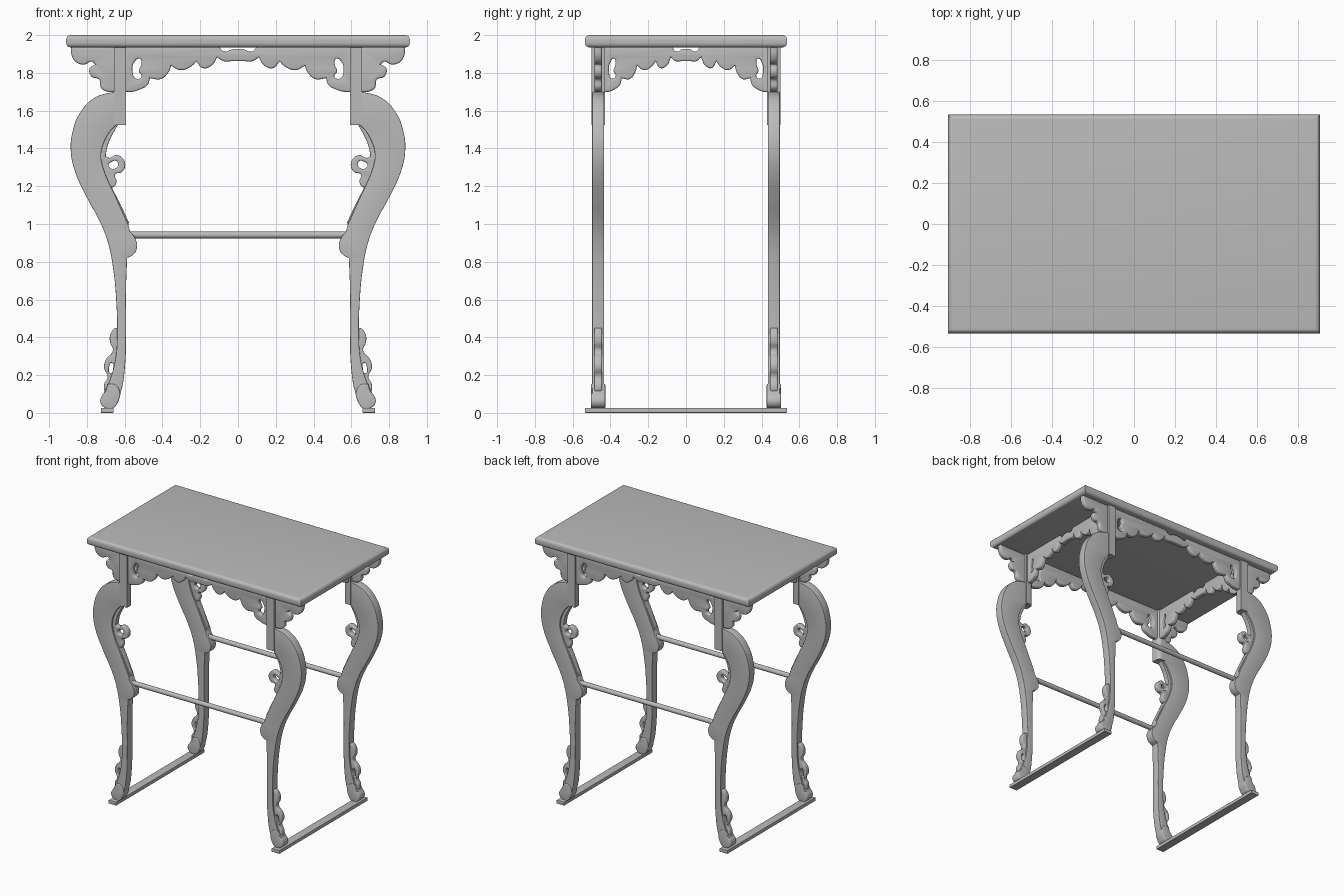
import bpy, bmesh
from math import radians
from mathutils import Matrix, Vector

if "Cube" in bpy.data.objects:
    bpy.data.objects.remove(bpy.data.objects["Cube"], do_unlink=True)

wood = bpy.data.materials.new("plain grey wood")
wood.use_nodes = True
grey = (0.5, 0.5, 0.5, 1)
wood.diffuse_color = grey
wood.node_tree.nodes["Principled BSDF"].inputs["Base Color"].default_value = grey

C = True            # marks a sharp corner in an outline
LEG_Y = -0.465      # centre plane of the front legs
parts = []


def finish(name, mesh, mirror=""):
    """Link a mesh as a named part, mirrored over the given axes."""
    bm = bmesh.new()
    bm.from_mesh(mesh)
    bmesh.ops.remove_doubles(bm, verts=bm.verts, dist=0.0002)
    bmesh.ops.recalc_face_normals(bm, faces=bm.faces)
    bm.to_mesh(mesh)
    bm.free()
    mesh.materials.clear()
    mesh.materials.append(wood)
    part = bpy.data.objects.new(name, mesh)
    bpy.context.collection.objects.link(part)
    if mirror:
        mod = part.modifiers.new("Mirror", "MIRROR")
        mod.use_axis = ["x" in mirror, "y" in mirror, False]
        mod.use_mirror_merge = False
    parts.append(part)
    return part


def plate(name, outlines, depth, bevel, mirror="xy", place=None):
    """Cut a smooth-edged board from closed outlines (later ones are holes)."""
    curve = bpy.data.curves.new(name, "CURVE")
    curve.dimensions = "2D"
    curve.fill_mode = "BOTH"
    curve.resolution_u = 5
    curve.extrude = depth / 2 - bevel
    curve.bevel_depth = bevel
    curve.bevel_resolution = 2
    curve.offset = -bevel
    for outline in outlines:
        spline = curve.splines.new("BEZIER")
        spline.bezier_points.add(len(outline) - 1)
        spline.use_cyclic_u = True
        for point, spec in zip(spline.bezier_points, outline):
            point.co = (spec[0], spec[1], 0)
        for point, spec in zip(spline.bezier_points, outline):
            kind = "VECTOR" if len(spec) > 2 else "AUTO"
            point.handle_left_type = point.handle_right_type = kind
    helper = bpy.data.objects.new(name + " outline", curve)
    bpy.context.collection.objects.link(helper)
    graph = bpy.context.evaluated_depsgraph_get()
    mesh = bpy.data.meshes.new_from_object(helper.evaluated_get(graph))
    bpy.data.objects.remove(helper, do_unlink=True)
    upright = Matrix.Rotation(radians(90), 4, "X")
    mesh.transform((place or Matrix.Translation((0, LEG_Y, 0))) @ upright)
    return finish(name, mesh, mirror)


def box(name, low, high, mirror="", bevel=0, choose=None):
    """Box between two corners; edges picked by a rule are rounded."""
    low, high = Vector(low), Vector(high)
    bm = bmesh.new()
    bmesh.ops.create_cube(bm, size=1)
    for v in bm.verts:
        v.co = (low + high) / 2 + v.co * (high - low)
    if bevel:
        edges = [e for e in bm.edges if choose(e)]
        bmesh.ops.bevel(bm, geom=edges, offset=bevel, segments=5,
                        profile=0.5, affect="EDGES")
    mesh = bpy.data.meshes.new(name)
    bm.to_mesh(mesh)
    bm.free()
    return finish(name, mesh, mirror)


def is_vertical(edge):
    a, b = edge.verts
    return abs(a.co.z - b.co.z) > 0.01


def flip(points):
    return [(-p[0], *p[1:]) for p in reversed(points)]


# Tabletop with rounded rim
box("tabletop", (-0.91, -0.535, 1.935), (0.91, 0.535, 2), bevel=0.024,
    choose=lambda e: not is_vertical(e))

# Corner posts, rounded towards the inside
box("corner_post", (0.593, -0.5, 1.525), (0.657, -0.428, 1.936), "xy", 0.03,
    lambda e: is_vertical(e) and e.verts[0].co.x < 0.6 and e.verts[0].co.y > LEG_Y)

# Cabriole legs: outer edge downwards, then inner edge upwards
leg_outer = [
    (.61, 1.7, C), (.656, 1.7, C), (.757, 1.67), (.836, 1.59), (.878, 1.48),
    (.885, 1.38), (.862, 1.275), (.8, 1.14), (.73, 1.01), (.688, .9),
    (.66, .757), (.645, .6), (.64, .41), (.65, .28), (.683, .16),
    (.715, .08), (.69, .035)]
leg_inner = [
    (.65, .04), (.62, .11), (.598, .25), (.593, .44), (.593, .65),
    (.587, .82, C), (.556, .836), (.535, .875), (.545, .926), (.571, .96, C),
    (.582, 1, C), (.65, 1.15), (.71, 1.286), (.725, 1.365), (.704, 1.445),
    (.66, 1.51), (.635, 1.53, C), (.61, 1.53, C)]
plate("leg", [leg_outer + leg_inner], 0.063, 0.003)

# Slim inner moulding along the hollow of each leg
plate("leg_moulding", [[
    (.635, 1.527, C), (.68, 1.5), (.72, 1.43), (.735, 1.365), (.72, 1.28),
    (.66, 1.14), (.58, .99, C), (.578, 1.01, C), (.63, 1.12), (.67, 1.2),
    (.698, 1.3), (.7, 1.36), (.685, 1.43), (.65, 1.5)]], 0.04, 0.004)

# Pierced scroll on each moulding
plate("leg_scroll", [
    [(.715, 1.36), (.68, 1.35), (.645, 1.365), (.608, 1.345), (.597, 1.31),
     (.615, 1.275), (.65, 1.262), (.643, 1.225), (.66, 1.195), (.69, 1.205),
     (.705, 1.25)],
    [(.667, 1.33), (.645, 1.335), (.635, 1.315), (.648, 1.295), (.675, 1.295),
     (.685, 1.315)]], 0.04, 0.007)

# Rounded foot and the leaf carving above it
plate("foot", [[
    (.625, .1), (.638, .055), (.66, .026), (.7, .026), (.727, .05),
    (.724, .085), (.7, .115), (.69, .152, C), (.65, .15)]], 0.075, 0.006)
plate("foot_leaf", [
    [(.625, .44), (.645, .45), (.672, .425), (.678, .375), (.662, .33),
     (.698, .285), (.709, .24), (.69, .19), (.709, .15), (.7, .11),
     (.65, .11), (.625, .25)],
    [(.668, .265), (.682, .245), (.674, .21), (.661, .235)]], 0.04, 0.006)

# Carved brackets under the table ends
plate("end_bracket", [[
    (.63, 1.937, C), (.885, 1.937, C), (.878, 1.885), (.85, 1.852),
    (.81, 1.845), (.775, 1.86), (.755, 1.845, C), (.785, 1.825),
    (.775, 1.78), (.735, 1.765), (.725, 1.72), (.69, 1.7), (.63, 1.702, C)]],
    0.04, 0.01)

# Pierced aprons: left half of the outline, mirrored to the right
apron_low = [
    (-.61, 1.7, C), (-.56, 1.7), (-.52, 1.712), (-.48, 1.735),
    (-.466, 1.772, C), (-.41, 1.767), (-.37, 1.8), (-.354, 1.838, C),
    (-.307, 1.815), (-.254, 1.83), (-.22, 1.86, C), (-.185, 1.825),
    (-.138, 1.84), (-.11, 1.882, C), (-.075, 1.862), (-.03, 1.862)]
apron_high = [(-.03, 1.925), (-.07, 1.912), (-.1, 1.937, C), (-.61, 1.937, C)]
apron_hole = [
    (-.55, 1.855), (-.52, 1.875), (-.512, 1.845), (-.525, 1.81),
    (-.51, 1.78), (-.54, 1.77), (-.558, 1.805)]


def apron(name, stretch, mirror, place):
    outlines = [apron_low + flip(apron_low) + flip(apron_high) + apron_high,
                apron_hole, flip(apron_hole)]
    scaled = [[(p[0] * stretch, *p[1:]) for p in o] for o in outlines]
    plate(name, scaled, 0.04, 0.009, mirror, place)


apron("long_apron", 1, "y", Matrix.Translation((0, LEG_Y, 0)))
apron("side_apron", 0.73, "x", Matrix.Translation((0.625, 0, 0))
      @ Matrix.Rotation(radians(90), 4, "Z"))

# Round stretchers between the legs, front and back
bm = bmesh.new()
bmesh.ops.create_cone(bm, cap_ends=True, segments=20, radius1=0.018,
                      radius2=0.018, depth=1.14,
                      matrix=Matrix.Translation((0, LEG_Y, 0.942))
                      @ Matrix.Rotation(radians(90), 4, "Y"))
rod = bpy.data.meshes.new("stretcher")
bm.to_mesh(rod)
bm.free()
finish("stretcher", rod, "y")

# Floor runners joining the feet on each side
box("floor_runner", (0.66, -0.535, 0), (0.726, 0.535, 0.027), "x", 0.004,
    lambda e: not is_vertical(e))

# Smooth the curved surfaces, keep the edges sharp
for part in parts:
    part.select_set(True)
bpy.context.view_layer.objects.active = parts[0]
bpy.ops.object.shade_smooth_by_angle(angle=radians(35))
